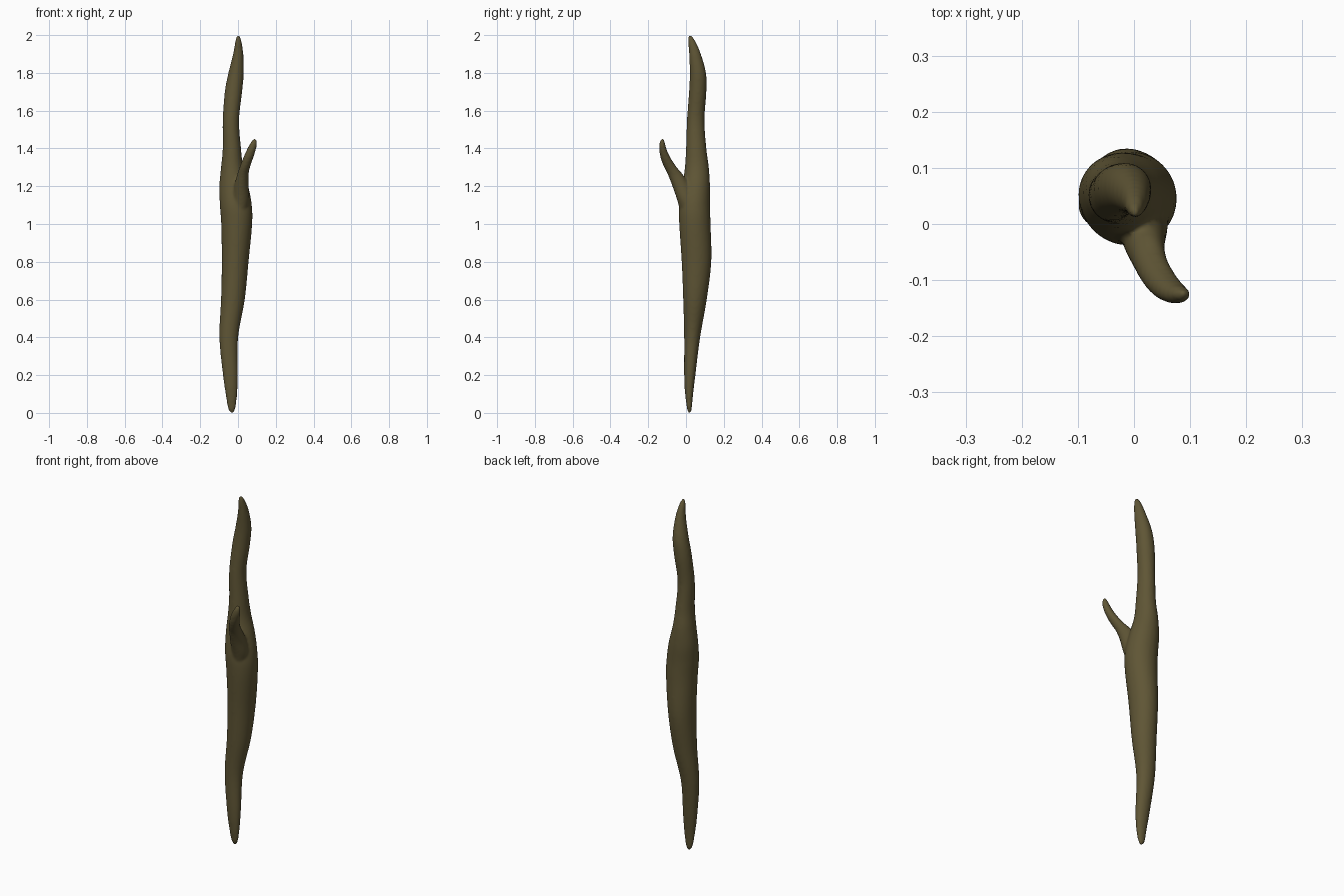
import bpy, bmesh, math

SIDES = 32
STEPS = 6

if "Cube" in bpy.data.objects:
    bpy.data.objects.remove(bpy.data.objects["Cube"], do_unlink=True)

bark = bpy.data.materials.new("olive brown bark")
bark.use_nodes = True
bark_colour = (0.115, 0.092, 0.036, 1)
bark.diffuse_color = bark_colour
shader = next(n for n in bark.node_tree.nodes if n.type == "BSDF_PRINCIPLED")
shader.inputs["Base Color"].default_value = bark_colour
shader.inputs["Roughness"].default_value = 0.8


def blend(before, start, end, after, t):
    """Smooth curve value between start and end."""
    return 0.5 * (2 * start + (end - before) * t
                  + (2 * before - 5 * start + 4 * end - after) * t ** 2
                  + (3 * start - before - 3 * end + after) * t ** 3)


def refine(stations):
    """Fill in smooth stations between the given ones."""
    padded = [stations[0]] + stations + [stations[-1]]
    result = []
    for i in range(len(stations) - 1):
        for step in range(STEPS):
            t = step / STEPS
            result.append([blend(*values, t) for values in zip(*padded[i:i + 4])])
    return result + [stations[-1]]


def add_limb(bm, stations):
    """Loft closed oval rings; a station is height, left, right, front, back."""
    rings = []
    for z, left, right, front, back in refine(stations):
        ring = []
        for k in range(SIDES):
            angle = math.tau * k / SIDES
            x = (left + right) / 2 + (right - left) / 2 * math.cos(angle)
            y = (front + back) / 2 + (back - front) / 2 * math.sin(angle)
            ring.append(bm.verts.new((x, y, z)))
        rings.append(ring)
    for lower, upper in zip(rings, rings[1:]):
        for k in range(SIDES):
            n = (k + 1) % SIDES
            bm.faces.new((lower[k], lower[n], upper[n], upper[k]))
    bm.faces.new(rings[0][::-1])
    bm.faces.new(rings[-1])


trunk = [
    (0, -.04, -.024, .012, .026),
    (.025, -.054, -.013, .005, .031),
    (.1, -.066, -.004, -.005, .038),
    (.2, -.08, 0, -.01, .05),
    (.4, -.099, .001, -.01, .075),
    (.6, -.09, .036, -.015, .11),
    (.8, -.086, .056, -.023, .134),
    (1, -.089, .075, -.036, .13),
    (1.1, -.096, .073, -.037, .127),
    (1.2, -.099, .055, -.02, .127),
    (1.3, -.09, .028, -.006, .121),
    (1.4, -.081, .016, 0, .108),
    (1.55, -.081, .006, .005, .098),
    (1.7, -.07, .022, .016, .108),
    (1.8, -.051, .031, .02, .106),
    (1.9, -.026, .028, .016, .079),
    (1.97, -.014, .018, .011, .049),
    (2, -.005, .007, .013, .026),
]
twig = [
    (1.04, -.03, .04, -.025, .06),
    (1.12, -.03, .06, -.045, .05),
    (1.2, -.02, .056, -.072, .02),
    (1.26, -.005, .056, -.096, -.015),
    (1.3, .008, .064, -.116, -.048),
    (1.35, .027, .081, -.135, -.081),
    (1.4, .049, .097, -.142, -.104),
    (1.435, .069, .1, -.139, -.112),
    (1.453, .082, .094, -.131, -.12),
]

# Trunk and side twig as one body
bm = bmesh.new()
add_limb(bm, trunk)
add_limb(bm, twig)
mesh = bpy.data.meshes.new("branch")
bm.to_mesh(mesh)
bm.free()
branch = bpy.data.objects.new("branch", mesh)
bpy.context.collection.objects.link(branch)
mesh.materials.append(bark)

# Fuse the limbs and soften the fork
remesh = branch.modifiers.new("fuse", "REMESH")
remesh.mode = "VOXEL"
remesh.voxel_size = 0.007
remesh.use_smooth_shade = True
soften = branch.modifiers.new("soften", "SMOOTH")
soften.factor = 0.5
soften.iterations = 8
for polygon in mesh.polygons:
    polygon.use_smooth = True
